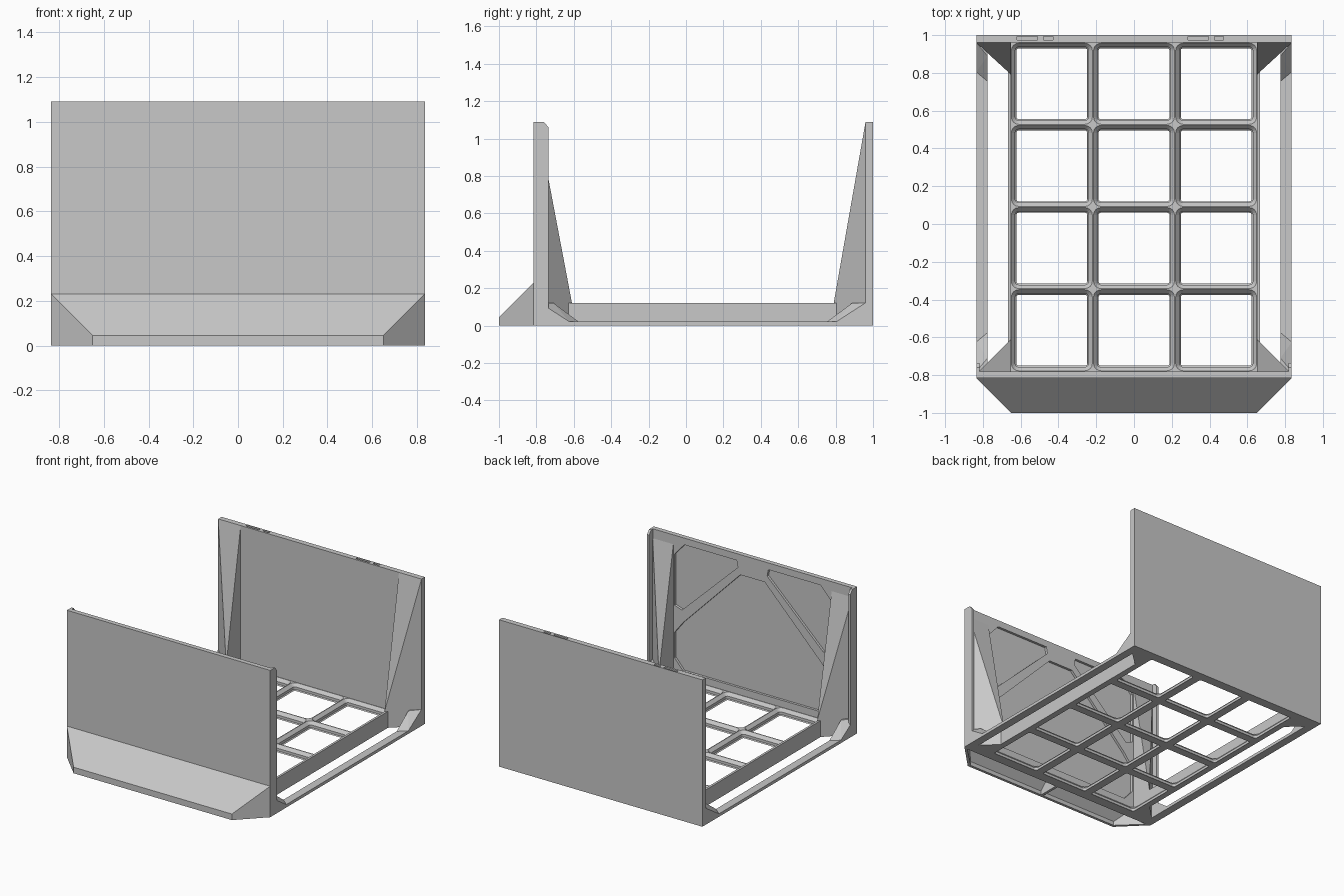
import bpy, bmesh, math

if "Cube" in bpy.data.objects:
    bpy.data.objects.remove(bpy.data.objects["Cube"])

grey = bpy.data.materials.new("light grey plastic")
grey.diffuse_color = (0.58, 0.58, 0.58, 1)
grey.use_nodes = True
grey.node_tree.nodes["Principled BSDF"].inputs["Base Color"].default_value = grey.diffuse_color

HX, BACK, FRONT, TOP = 0.835, 0.96, -0.78, 1.09   # half width, wall inner faces, height
GX, PITCH = 0.6525, 0.435                          # grid half width, cell size


def finish(name, bm):
    bmesh.ops.recalc_face_normals(bm, faces=bm.faces)
    me = bpy.data.meshes.new(name)
    bm.to_mesh(me)
    bm.free()
    me.materials.append(grey)
    ob = bpy.data.objects.new(name, me)
    bpy.context.collection.objects.link(ob)
    return ob


def hull(name, pts):
    bm = bmesh.new()
    res = bmesh.ops.convex_hull(bm, input=[bm.verts.new(p) for p in pts])
    bmesh.ops.delete(bm, geom=[v for v in bm.verts if not v.link_faces], context='VERTS')
    bmesh.ops.dissolve_limit(bm, angle_limit=0.01, verts=bm.verts, edges=bm.edges)
    return finish(name, bm)


def box(name, x0, x1, y0, y1, z0, z1):
    return hull(name, [(x, y, z) for x in (x0, x1) for y in (y0, y1) for z in (z0, z1)])


def cut(target, cutter):
    mod = target.modifiers.new("cut", 'BOOLEAN')
    mod.operation, mod.solver, mod.object = 'DIFFERENCE', 'EXACT', cutter
    cutter.hide_render = True
    cutter.hide_set(True)


# Back wall with small slots in its top edge
back_wall = box("back_wall", -HX, HX, BACK, 1.0, 0, TOP)
for x0, x1 in ((-0.62, -0.51), (-0.48, -0.43), (0.285, 0.395), (0.425, 0.475)):
    cut(back_wall, box("slot_cutter", x0, x1, 0.975, 0.993, 1.06, 1.12))

# Front wall with recessed panels separated by diagonal ribs
front_wall = box("front_wall", -HX, HX, -0.815, FRONT, 0, TOP)
upper = [(0.13, 1.04), (0.56, 1.04), (0.64, 0.95), (0.64, 0.57), (0.58, 0.55), (0.12, 0.99)]
half = [(0.10, 0.94), (0.57, 0.46), (0.64, 0.37), (0.64, 0.18), (0.57, 0.10)]
lower = half + [(-x, z) for x, z in half]
for outline in (upper, [(-x, z) for x, z in upper], lower):
    cut(front_wall, hull("panel_cutter", [(x, y, z) for x, z in outline for y in (-0.798, -0.7)]))

for s in (-1, 1):
    # Upright edge flange on the front wall, top corner clipped
    edge = [(FRONT - 0.01, 0), (-0.735, 0), (-0.735, 1.06), (-0.76, TOP), (FRONT - 0.01, TOP)]
    hull("edge_flange", [(s * x, y, z) for y, z in edge for x in (0.818, HX)])

    # Low wall beside the grid and the thin outer rail
    box("grid_side_wall", s * 0.65, s * 0.667, FRONT, BACK, 0, 0.122)
    box("outer_rail", s * 0.775, s * HX, FRONT, BACK, 0, 0.022)

    for wall, d, top in ((BACK, -1, TOP), (FRONT, 1, 1.02)):
        # Tapered corner gusset
        xo = HX if d < 0 else 0.82
        hull("corner_gusset", [
            (s * xo, wall, 0), (s * xo, wall, top), (s * 0.65, wall, 0), (s * 0.65, wall, top),
            (s * 0.65, wall + d * 0.17, 0), (s * 0.65, wall + d * 0.17, 0.122)])
        # Ramp joining the rail to the wall
        outer = [(0, 0), (0, 0.122), (0.155, 0.022), (0.155, 0)]
        inner = [(0, 0), (0, 0.122), (0.07, 0.122), (0.205, 0.022), (0.205, 0)]
        hull("rail_ramp", [(s * HX, wall + d * y, z) for y, z in outer]
             + [(s * 0.775, wall + d * y, z) for y, z in inner])

# Sloped front lip, hollow underneath with a centre rib
lip = hull("front_lip", [(s * x, y, z) for s in (-1, 1) for x, y, z in (
    (HX, -0.815, 0), (HX, -0.815, 0.23), (0.65, -1, 0), (0.65, -1, 0.045))])
cut(lip, hull("lip_cutter", [(s * x, y, z) for s in (-1, 1) for x, y, z in (
    (0.80, -0.825, -0.05), (0.80, -0.825, 0.19), (0.64, -0.98, -0.05), (0.64, -0.98, 0.03))]))
hull("lip_rib", [(x, y, z) for x in (-0.01, 0.01) for y, z in (
    (-0.82, 0), (-0.82, 0.21), (-0.99, 0), (-0.99, 0.04))])


def rounded(h, r, z, cx, cy):
    """Rounded square loop of 20 points."""
    pts = []
    for q in range(4):
        c = q * math.pi / 2 + math.pi / 4
        ox = math.copysign(h - r, math.cos(c))
        oy = math.copysign(h - r, math.sin(c))
        for k in range(5):
            a = q * math.pi / 2 + k * math.pi / 8
            pts.append((cx + ox + r * math.cos(a), cy + oy + r * math.sin(a), z))
    return pts


# Floor grid: each cell is a stepped, chamfered ring
H = PITCH / 2
steps = [(H, 0.0, 0.0), (H - 0.030, 0.012, 0.0), (H - 0.023, 0.019, 0.007),
         (H - 0.023, 0.019, 0.026), (H - 0.003, 0.039, 0.048), (H, 0.0, 0.048)]
bm = bmesh.new()
for i in range(3):
    for j in range(4):
        cx, cy = -GX + (i + 0.5) * PITCH, FRONT + (j + 0.5) * PITCH
        loops = [[bm.verts.new(p) for p in rounded(h, r, z, cx, cy)] for h, r, z in steps]
        for a, b in zip(loops, loops[1:]):
            for k in range(20):
                n = (k + 1) % 20
                bm.faces.new((a[k], a[n], b[n], b[k]))
bmesh.ops.remove_doubles(bm, verts=bm.verts, dist=0.0005)
finish("floor_grid", bm)
